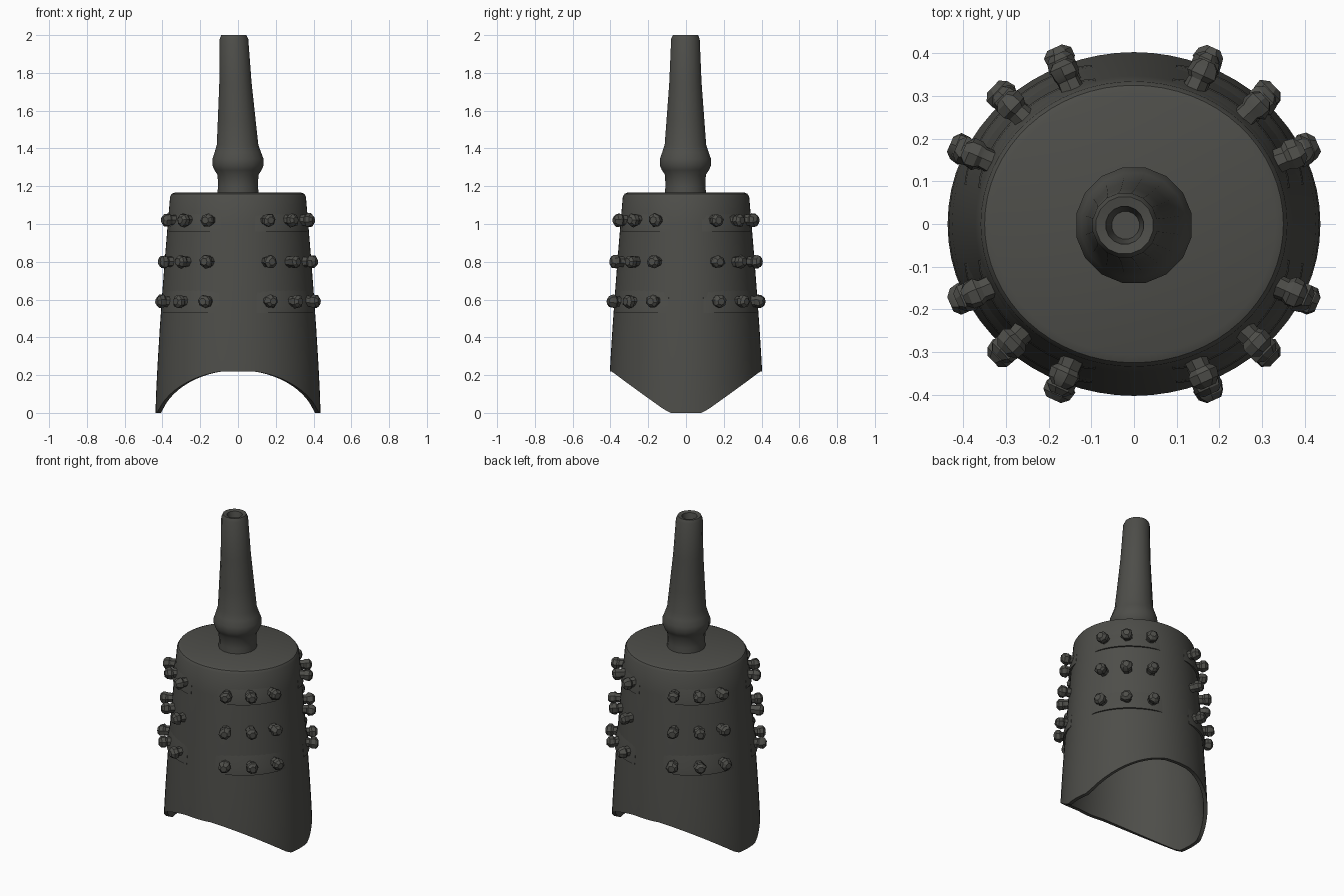
import bpy, bmesh, math, random
from mathutils import Vector, Matrix

random.seed(4)
cube = bpy.data.objects.get("Cube")
if cube:
    bpy.data.objects.remove(cube)

bronze = bpy.data.materials.new("dark bronze")
bronze.use_nodes = True
colour = (0.075, 0.075, 0.067, 1)
bronze.diffuse_color = colour
bronze.node_tree.nodes["Principled BSDF"].inputs["Base Color"].default_value = colour


def finish(name, bm, angle=35):
    bmesh.ops.recalc_face_normals(bm, faces=bm.faces)
    mesh = bpy.data.meshes.new(name)
    bm.to_mesh(mesh)
    bm.free()
    mesh.materials.append(bronze)
    obj = bpy.data.objects.new(name, mesh)
    bpy.context.collection.objects.link(obj)
    bpy.ops.object.select_all(action="DESELECT")
    obj.select_set(True)
    bpy.context.view_layer.objects.active = obj
    bpy.ops.object.shade_smooth_by_angle(angle=math.radians(angle))
    return obj


def loft(bm, rings, closed=True, caps=True):
    """Skin a list of point rings, with optional end caps."""
    rows = [[bm.verts.new(p) for p in ring] for ring in rings]
    n = len(rows[0])
    for a, b in zip(rows, rows[1:]):
        for i in range(n if closed else n - 1):
            j = (i + 1) % n
            bm.faces.new((a[i], a[j], b[j], b[i]))
    if caps:
        bm.faces.new(rows[0])
        bm.faces.new(rows[-1])


def radii(z):
    """Elliptical half-widths of the bell at a height."""
    t = z / 1.14
    return 0.437 - 0.077 * t ** 1.3, 0.412 - 0.077 * t ** 1.3


def on_bell(angle, z, offset=0.0):
    rx, ry = radii(z)
    return Vector(((rx + offset) * math.cos(angle), (ry + offset) * math.sin(angle), z))


# Bell: hollow body whose mouth arches up at front and back
SIDES, SKIRT = 64, 0.45


def bell_ring(z, offset):
    ring = []
    for i in range(SIDES):
        a = math.tau * i / SIDES
        h = z
        if z < SKIRT:
            y = abs(radii(0.1)[1] * math.sin(a))
            rim = 0.22 * min(1, max(0, (y - 0.09) / 0.31))
            h = rim + z / SKIRT * (SKIRT - rim)
        ring.append(on_bell(a, h, offset))
    return ring


inside = [(1.09, -0.05), (0.8, -0.035), (0.45, -0.03), (0.2, -0.03), (0.0, -0.022)]
outside = [(0.0, 0), (0.1, 0), (0.25, 0), (0.45, 0), (0.65, 0), (0.85, 0),
           (1.0, 0), (1.145, 0), (1.16, -0.008), (1.167, -0.025)]
bm = bmesh.new()
loft(bm, [bell_ring(z, o) for z, o in inside + outside])
finish("bell_body", bm)

# Handle: leaning tapered shaft with a collar and a recessed top
shaft = [(1.15, 0.112), (1.20, 0.108), (1.26, 0.11), (1.285, 0.127), (1.31, 0.138),
         (1.345, 0.138), (1.38, 0.125), (1.42, 0.112), (1.55, 0.102), (1.75, 0.087),
         (1.98, 0.077), (2.0, 0.068), (1.995, 0.045), (1.93, 0.033)]
bm = bmesh.new()
rings = []
for z, r in shaft:
    lean = -0.022 * max(0, (z - 1.35) / 0.65)
    rings.append([(lean + r * math.cos(a), r * math.sin(a) - 0.003, z)
                  for a in (math.tau * (i + 0.5) / 16 for i in range(16))])
loft(bm, rings)
finish("handle", bm, 40)

# Raised ledges and studs, repeated on the four diagonal quarters
ledges = [(0.53, 0.66), (0.96, 1.06)]
rows = [0.59, 0.80, 1.02]
stud_profile = [(-0.02, 0.030), (0.022, 0.027), (0.034, 0.036), (0.056, 0.034), (0.070, 0.019)]

for q, quarter in enumerate(["back_left", "back_right", "front_right", "front_left"]):
    def spread(degrees):
        """Mirror an angle of the first quarter into this quarter."""
        a = math.radians(degrees)
        sx = 1 if q in (0, 3) else -1
        sy = 1 if q in (0, 1) else -1
        return math.atan2(sy * math.sin(a), sx * math.cos(a))

    bm = bmesh.new()
    for low, high in ledges:
        columns = []
        for i in range(15):
            u = i / 14
            a = spread(14 + 62 * u)
            step = 0.001 + 0.010 * math.sin(math.pi * u) ** 0.5
            columns.append([on_bell(a, low, -0.01), on_bell(a, low, step),
                            on_bell(a, low + 0.04, step), on_bell(a, high, -0.002),
                            on_bell(a, high, -0.01)])
        loft(bm, columns)
    finish("ledges_" + quarter, bm)

    bm = bmesh.new()
    for z in rows:
        for degrees in (25, 46, 67):
            base = on_bell(spread(degrees), z)
            out = Vector((base.x, base.y, 0)).normalized()
            turn = out.to_track_quat("Z", "Y").to_matrix()
            twist = random.uniform(0, 1)
            rings = []
            for d, r in stud_profile:
                ring = []
                for i in range(7):
                    a = math.tau * i / 7 + twist
                    k = r * random.uniform(0.9, 1.1)
                    ring.append(base + turn @ Vector((k * math.cos(a), k * math.sin(a), d)))
                rings.append(ring)
            loft(bm, rings)
    finish("studs_" + quarter, bm, 30)
